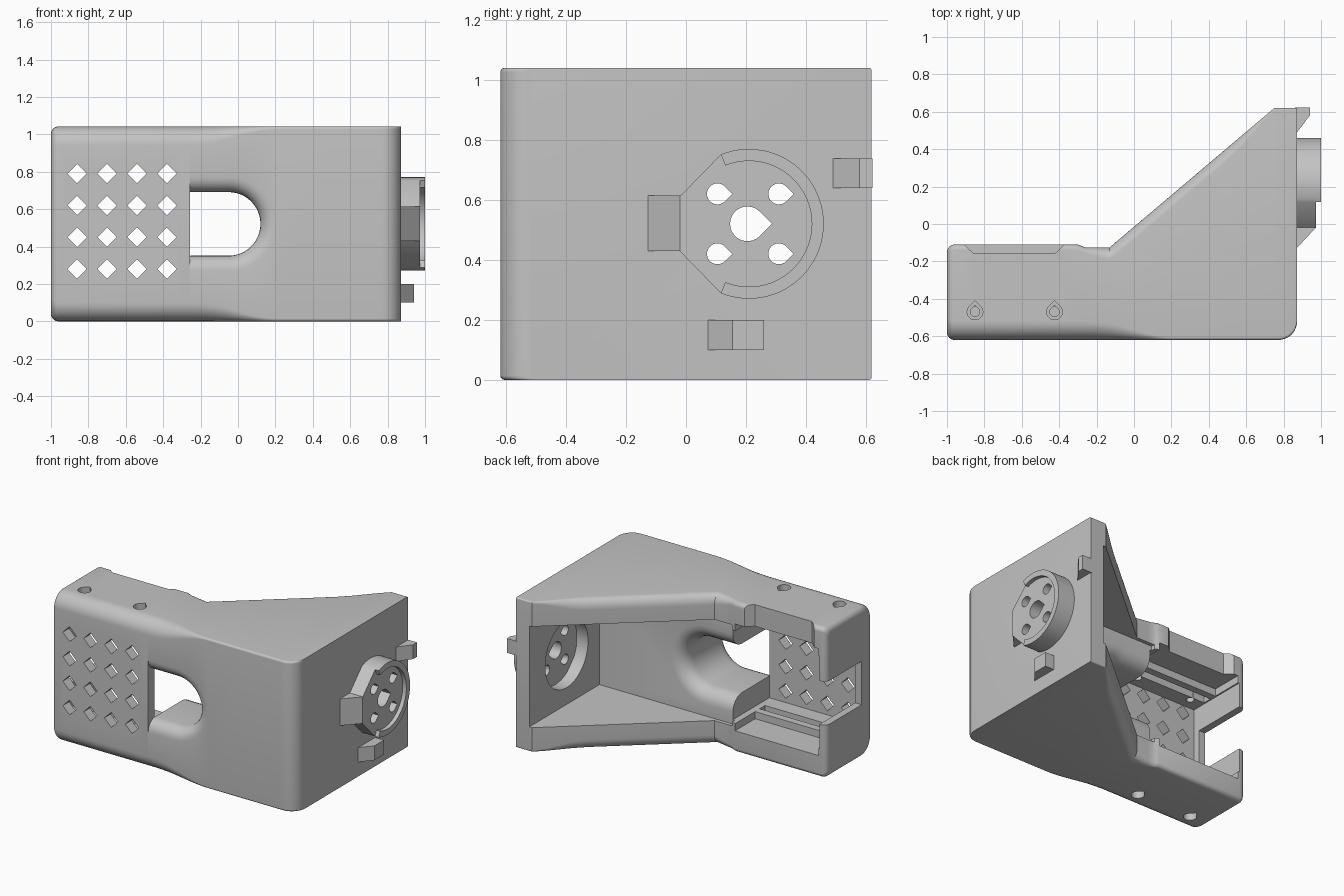
import bpy, bmesh, math

if "Cube" in bpy.data.objects:
    bpy.data.objects.remove(bpy.data.objects["Cube"])

grey = bpy.data.materials.new("plain grey")
grey.use_nodes = True
grey.diffuse_color = (0.55, 0.55, 0.55, 1)
grey.node_tree.nodes["Principled BSDF"].inputs["Base Color"].default_value = (0.55, 0.55, 0.55, 1)

MID = 0.521          # mid height of the body
TOP = 2 * MID
HUB = (0.21, MID)    # hub centre in y, z


def loft(name, *solids):
    """Each solid is a list of rings with equal point counts, capped at both ends."""
    bm = bmesh.new()
    for rings in solids:
        loops = [[bm.verts.new(p) for p in ring] for ring in rings]
        n = len(loops[0])
        for a, b in zip(loops, loops[1:]):
            for i in range(n):
                j = (i + 1) % n
                bm.faces.new((a[i], a[j], b[j], b[i]))
        bm.faces.new(loops[0][::-1])
        bm.faces.new(loops[-1])
    bmesh.ops.recalc_face_normals(bm, faces=bm.faces)
    me = bpy.data.meshes.new(name)
    bm.to_mesh(me)
    bm.free()
    me.materials.append(grey)
    ob = bpy.data.objects.new(name, me)
    bpy.context.collection.objects.link(ob)
    return ob


def place(axis, t, profile):
    order = {"x": lambda u, v: (t, u, v), "y": lambda u, v: (u, t, v), "z": lambda u, v: (u, v, t)}
    return [order[axis](u, v) for u, v in profile]


def prism(axis, a, b, profile):
    return [place(axis, a, profile), place(axis, b, profile)]


def box(x0, x1, y0, y1, z0, z1):
    return prism("z", z0, z1, [(x0, y0), (x1, y0), (x1, y1), (x0, y1)])


def arc(cx, cy, r, start, end, n):
    steps = [math.radians(start + (end - start) * i / n) for i in range(n + 1)]
    return [(cx + r * math.cos(a), cy + r * math.sin(a)) for a in steps]


def teardrop(cx, cy, r, turn=0):
    tip = math.radians(turn)
    k = r * math.sqrt(2)
    return arc(cx, cy, r, turn + 45, turn + 315, 20) + [(cx + k * math.cos(tip), cy + k * math.sin(tip))]


def cut(target, *solids):
    cutter = loft("cutter", *solids)
    cutter.hide_render = True
    mod = target.modifiers.new("cut", "BOOLEAN")
    mod.operation, mod.solver, mod.object = "DIFFERENCE", "EXACT", cutter
    bpy.context.view_layer.objects.active = target
    bpy.ops.object.modifier_apply(modifier=mod.name)
    bpy.data.objects.remove(cutter)


def ease(a, b, x):
    t = min(max((x - a) / (b - a), 0), 1)
    return t * t * (3 - 2 * t)


def body_ring(x):
    """Rounded rectangular cross-section of the body at a given x."""
    inset = 0
    if x < -0.96:
        inset = 0.04 - math.sqrt(max(0.04 ** 2 - (x + 0.96) ** 2, 0))
    front = -0.62 + inset
    if x > 0.772:
        front = -0.52 - math.sqrt(max(0.1 ** 2 - (x - 0.772) ** 2, 0))
    back = -0.11 - 0.015 * ease(-0.3, -0.26, x) - inset
    if x > -0.13:
        back = min(-0.125 + (x + 0.13) * 0.745 / 0.88, 0.62)
    rf = 0.1 - 0.085 * ease(-0.22, 0.2, x)
    rb = 0.03 + 0.04 * ease(-0.3, -0.1, x) - 0.06 * ease(0.5, 0.76, x)
    lo, hi = inset, TOP - inset
    ring = []
    for cy, cz, r, a in ((back - rb, hi - rb, rb, 0), (front + rf, hi - rf, rf, 90),
                         (front + rf, lo + rf, rf, 180), (back - rb, lo + rb, rb, 270)):
        ring += arc(cy, cz, r, a, a + 90, 8)
    return place("x", x, ring)


# Main shell: grip on one side flaring into a wedge
stations = [-0.96 - 0.04 * math.sin(math.radians(a)) for a in range(90, -1, -15)]
stations += [-0.3, -0.28, -0.26, -0.22, -0.13]
stations += [-0.13 + 0.033 * i for i in range(1, 11)] + [0.5, 0.57, 0.63, 0.69, 0.75]
stations += [0.772 + 0.1 * math.sin(math.radians(a)) for a in range(0, 91, 10)]
body = loft("body_shell", [body_ring(x) for x in stations])

# Wedge cavity open along the sloping back
cut(body, box(-0.27, 0.77, -0.15, 0.8, 0.17, TOP - 0.17))
# Grip cavity, stepped into rails towards the back
cut(body, box(-0.95, -0.255, -0.55, 0.2, 0.2, TOP - 0.2))
cut(body, box(-0.94, -0.3, -0.44, -0.38, 0.15, TOP - 0.15))
cut(body, box(-0.94, -0.3, -0.33, 0.2, 0.15, TOP - 0.15))
# Opening in the grip end wall and shallow notch in the upper back rim
cut(body, box(-1.1, -0.9, -0.5, 0.1, 0.37, TOP - 0.37))
cut(body, prism("z", 0.8, 1.2, [(-0.86, -0.155), (-0.42, -0.155), (-0.34, -0.08), (-0.94, -0.08)]))


# Finger hole with rounded flares on both mouths
def slot(y, r):
    return place("y", y, [(-0.256, MID - r)] + arc(-0.05, MID, r, -90, 90, 24) + [(-0.256, MID + r)])


flare = [math.radians(a) for a in range(0, 91, 15)]
slots = [slot(-0.7, 0.25)]
slots += [slot(-0.54 - 0.08 * math.cos(a), 0.25 - 0.08 * math.sin(a)) for a in flare]
slots += [slot(-0.25 + 0.1 * math.sin(a), 0.27 - 0.1 * math.cos(a)) for a in flare]
slots.append(slot(-0.1, 0.27))
cut(body, slots)

# Grid of diamond vents in the grip front
d = 0.052
cut(body, *[prism("y", -0.8, -0.5, [(x - d, z), (x, z - d), (x + d, z), (x, z + d)])
            for x in (-0.86, -0.7, -0.54, -0.38) for z in (0.28, 0.45, 0.62, 0.79)])

# Countersunk screw holes in the grip sides, blind on the underside
for r, under, over in ((0.025, 0.12, 0.3), (0.042, 0.06, 0.06)):
    cut(body, *[prism("z", a, b, teardrop(x, -0.47, r, 90)) for x in (-0.85, -0.425)
                for a, b in ((-0.1, under), (TOP - over, TOP + 0.1))])

# Hub boss: round plate with a truncated pointed side, and a raised lip
flat_side = [(-0.02, MID + 0.092), (-0.02, MID - 0.092)]
hub = loft("hub_plate", prism("x", 0.855, 0.972, arc(*HUB, 0.25, -112, 112, 48) + flat_side))
lip = arc(*HUB, 0.25, -112, 112, 48) + arc(*HUB, 0.21, 112, -112, 48)
loft("hub_lip", prism("x", 0.96, 1.0, lip))

# Matching recess inside the wall, then the mounting holes
cut(body, prism("x", 0.7, 0.86, arc(*HUB, 0.235, 0, 352.5, 47)))
holes = [prism("x", 0.7, 1.1, teardrop(HUB[0] - 0.005, MID, 0.058))]
holes += [prism("x", 0.7, 1.1, teardrop(y, z, 0.035))
          for y in (0.105, 0.31) for z in (MID - 0.1, MID + 0.1)]
for part in (body, hub):
    cut(part, *holes)

# Ramped locking tabs on the outer wall
for name, y0, y1, y2, z0, z1, x1 in (("hub_ramp", -0.14, -0.02, -0.015, 0.43, 0.615, 0.972),
                                     ("lower_tab", 0.06, 0.155, 0.26, 0.1, 0.2, 0.94),
                                     ("back_tab", 0.475, 0.58, 0.622, 0.64, 0.74, 0.94)):
    loft(name, prism("z", z0, z1, [(0.86, y0), (x1, y1), (x1, y2), (0.86, y2)]))

# Smooth rounded surfaces, keep creases sharp
bpy.ops.object.select_all(action="DESELECT")
for ob in bpy.context.scene.objects:
    if ob.type == "MESH" and ob.data.materials and ob.data.materials[0] == grey:
        ob.select_set(True)
        bpy.context.view_layer.objects.active = ob
bpy.ops.object.shade_smooth_by_angle(angle=math.radians(30))
